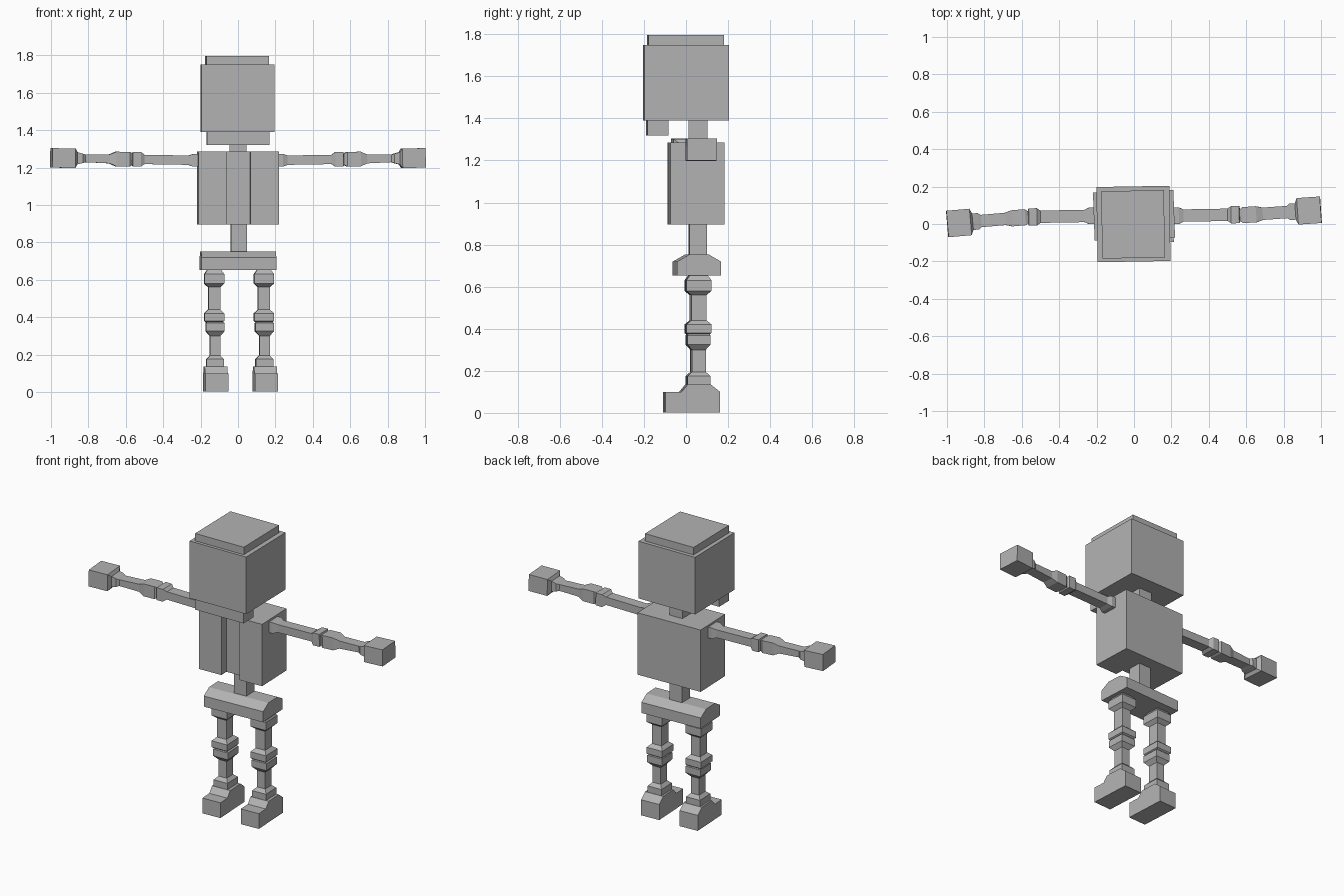
import bpy, bmesh, math
from mathutils import Matrix, Vector

if "Cube" in bpy.data.objects:
    bpy.data.objects.remove(bpy.data.objects["Cube"])

mat = bpy.data.materials.new("bone grey")
mat.diffuse_color = (0.45, 0.45, 0.45, 1)
mat.use_nodes = True
mat.node_tree.nodes["Principled BSDF"].inputs["Base Color"].default_value = mat.diffuse_color


def finish(name, bm, loc=(0, 0, 0), turn=(0, 0, 0)):
    """Turn a bmesh into a grey object; turn is in degrees."""
    bmesh.ops.recalc_face_normals(bm, faces=bm.faces)
    me = bpy.data.meshes.new(name)
    bm.to_mesh(me)
    bm.free()
    me.materials.append(mat)
    ob = bpy.data.objects.new(name, me)
    ob.location = loc
    ob.rotation_euler = [math.radians(a) for a in turn]
    bpy.context.collection.objects.link(ob)
    return ob


def box(name, size, loc, turn=0):
    bm = bmesh.new()
    bmesh.ops.create_cube(bm, size=1, matrix=Matrix.Diagonal((*size, 1)))
    return finish(name, bm, loc, (0, 0, turn))


def bone(name, sections, place, loc, turn=(0, 0, 0)):
    """Square tube through (distance, half a, half b) sections."""
    bm = bmesh.new()
    rings = [[bm.verts.new(place(d, sa * a, sb * b))
              for sa, sb in ((-1, -1), (1, -1), (1, 1), (-1, 1))]
             for d, a, b in sections]
    for r, s in zip(rings, rings[1:]):
        for i in range(4):
            j = (i + 1) % 4
            bm.faces.new((r[i], r[j], s[j], s[i]))
    bm.faces.new(rings[0])
    bm.faces.new(rings[-1])
    return finish(name, bm, loc, turn)


def prism(name, profile, place, half, loc, turn=0):
    """Profile extruded symmetrically."""
    bm = bmesh.new()
    base = [bm.verts.new(place(u, v, -half)) for u, v in profile]
    face = bm.faces.new(base)
    step = Vector(place(0, 0, 2 * half))
    new = bmesh.ops.extrude_face_region(bm, geom=[face])["geom"]
    bmesh.ops.translate(bm, vec=step, verts=[g for g in new if isinstance(g, bmesh.types.BMVert)])
    return finish(name, bm, loc, (0, 0, turn))


def along_x(u, v, w):
    return (w, u, v)


def along_z(u, v, w):
    return (u, v, w)


# Head
box("skull", (0.39, 0.402, 0.36), (-0.003, 0.0, 1.57), 1)
box("skull_cap", (0.335, 0.36, 0.05), (-0.005, -0.002, 1.772), 1)
box("jaw", (0.335, 0.10, 0.075), (0.0, -0.137, 1.357), 1)

# Spine and open-fronted rib cage
box("neck", (0.09, 0.09, 0.13), (0, 0.057, 1.335), 1)
box("lower_spine", (0.085, 0.085, 0.17), (0.003, 0.057, 0.815), 2)
ribs = [(-0.215, -0.128), (-0.062, -0.128), (-0.062, -0.075), (0.062, -0.075),
        (0.062, -0.128), (0.215, -0.128), (0.215, 0.128), (-0.215, 0.128)]
prism("rib_cage", ribs, along_z, 0.195, (0, 0.047, 1.09), 2)

# Pelvis with chamfered top edges
hip = [(-0.105, 0), (0.105, 0), (0.105, 0.067), (0.048, 0.1), (-0.048, 0.1), (-0.105, 0.067)]
prism("pelvis", hip, along_x, 0.2, (0, 0.052, 0.652), 3)

# Arms: distance from the shoulder or elbow, then half depth and half height
upper = [(0, 0.044, 0.034), (0.04, 0.044, 0.034), (0.065, 0.033, 0.025), (0.30, 0.033, 0.025),
         (0.32, 0.046, 0.039), (0.363, 0.046, 0.039), (0.366, 0.034, 0.030)]
fore = [(0, 0.030, 0.030), (0.018, 0.043, 0.039), (0.09, 0.043, 0.039), (0.125, 0.033, 0.024),
        (0.255, 0.033, 0.020), (0.27, 0.044, 0.025), (0.30, 0.044, 0.033),
        (0.312, 0.071, 0.052), (0.436, 0.071, 0.052)]
for side, s, elbow_y, bend in (("right", 1, 0.046, 4), ("left", -1, 0.038, 5)):
    def out(d, a, b, s=s):
        return (s * d, a, b)
    bone(side + "_upper_arm", upper, out, (s * 0.2, 0.044, 1.238), (0, -s, 1))
    bone(side + "_forearm_and_hand", fore, out, (s * 0.564, elbow_y, 1.244), (0, -s, bend))

# Legs: height, then half width and half depth
thigh = [(0.655, 0.035, 0.042), (0.63, 0.053, 0.06), (0.58, 0.053, 0.06), (0.56, 0.032, 0.036),
         (0.44, 0.032, 0.036), (0.42, 0.053, 0.06), (0.38, 0.053, 0.06), (0.372, 0.042, 0.05)]
shin = [(0.375, 0.042, 0.05), (0.368, 0.05, 0.055), (0.325, 0.05, 0.055), (0.30, 0.028, 0.033),
        (0.195, 0.028, 0.033), (0.175, 0.047, 0.054), (0.125, 0.047, 0.054)]
foot = [(-0.16, 0), (0.098, 0), (0.098, 0.098), (0.055, 0.132), (-0.055, 0.132),
        (-0.085, 0.096), (-0.16, 0.096)]


def upright(d, a, b):
    return (a, b, d)


for side, hip_x, foot_x, y in (("right", 0.138, 0.144, 0.06), ("left", -0.128, -0.12, 0.054)):
    bone(side + "_thigh", thigh, upright, (hip_x, y, 0), (0, 0, 2))
    bone(side + "_shin", shin, upright, (foot_x - 0.003, y, 0), (0, 0, 2))
    prism(side + "_foot", foot, along_x, 0.061, (foot_x, y, 0.003), 3)
